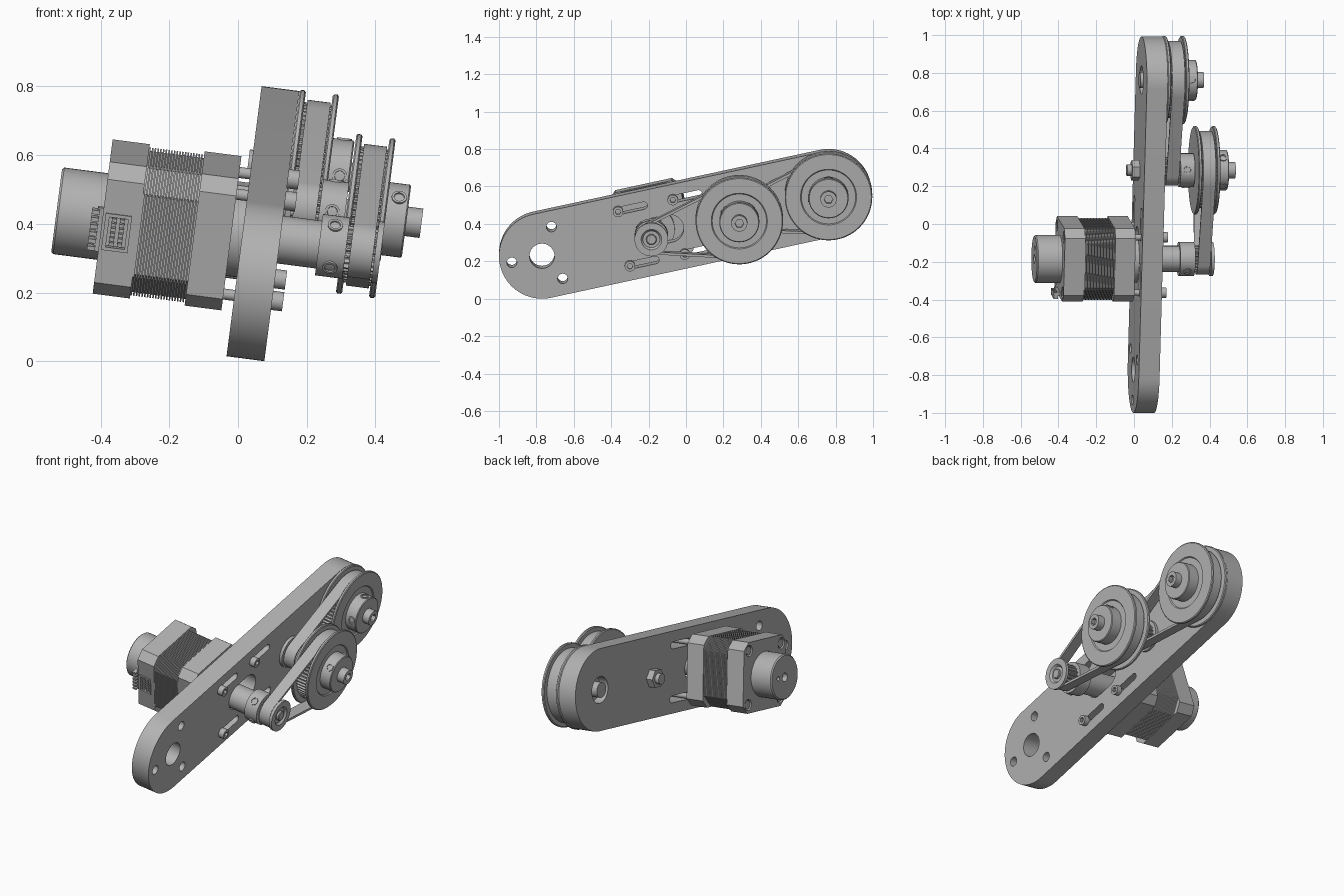
import bpy, bmesh
from math import radians, sin, cos, atan2, acos, hypot, pi
from mathutils import Matrix

if "Cube" in bpy.data.objects:
    bpy.data.objects.remove(bpy.data.objects["Cube"])

grey = bpy.data.materials.new("plain grey")
grey.use_nodes = True
grey.diffuse_color = (0.45, 0.45, 0.45, 1)
grey.node_tree.nodes["Principled BSDF"].inputs["Base Color"].default_value = (0.45, 0.45, 0.45, 1)

# All parts are laid out with their shafts along x, then the assembly leans about y
LEAN = Matrix.Rotation(radians(7.4), 4, 'Y')
FOOT, TOP = (-0.77, 0.24), (0.762, 0.573)      # arm end centres (y, z)
MID, MOTOR = (0.285, 0.467), (-0.185, 0.367)   # middle and motor shafts
TILT = atan2(TOP[1] - FOOT[1], TOP[0] - FOOT[0])
BACK, FACE = -0.035, 0.076                     # arm thickness along x


def finish(name, bm):
    bmesh.ops.recalc_face_normals(bm, faces=bm.faces)
    mesh = bpy.data.meshes.new(name)
    bm.to_mesh(mesh)
    bm.free()
    mesh.materials.append(grey)
    obj = bpy.data.objects.new(name, mesh)
    bpy.context.collection.objects.link(obj)
    return obj


def prisms(name, solids):
    """Each solid is an outline in (y, z) swept from x0 to x1."""
    bm = bmesh.new()
    for pts, x0, x1 in solids:
        ends = [[bm.verts.new((x, y, z)) for y, z in pts] for x in (x0, x1)]
        for ring in ends:
            bm.faces.new(ring)
        for i in range(len(pts)):
            j = (i + 1) % len(pts)
            bm.faces.new((ends[0][i], ends[0][j], ends[1][j], ends[1][i]))
    return finish(name, bm)


def lathe(name, profile, centre, steps=48):
    """Turn an (x, radius) profile about a shaft line."""
    bm = bmesh.new()
    vs = [bm.verts.new((x, 0, r)) for x, r in profile]
    es = [bm.edges.new(p) for p in zip(vs, vs[1:])]
    bmesh.ops.spin(bm, geom=vs + es, cent=(0, 0, 0), axis=(1, 0, 0),
                   angle=2 * pi, steps=steps, use_merge=True)
    bmesh.ops.remove_doubles(bm, verts=bm.verts, dist=1e-5)
    bmesh.ops.translate(bm, verts=bm.verts, vec=(0, *centre))
    return finish(name, bm)


def cylinder(name, x0, x1, r, centre, steps=48):
    return lathe(name, [(x0, 0), (x0, r), (x1, r), (x1, 0)], centre, steps)


def circle(c, r, n=32, start=0.0):
    return [(c[0] + r * cos(start + 2 * pi * i / n), c[1] + r * sin(start + 2 * pi * i / n))
            for i in range(n)]


def loop(c1, r1, c2, r2, n=32):
    """Outline of a band pulled tight round two circles."""
    dy, dz = c2[0] - c1[0], c2[1] - c1[1]
    d, a = atan2(dz, dy), acos((r1 - r2) / hypot(dy, dz))
    arcs = [(c1, r1, d + a, 2 * pi - 2 * a), (c2, r2, d - a, 2 * a)]
    return [(c[0] + r * cos(s + t * i / n), c[1] + r * sin(s + t * i / n))
            for c, r, s, t in arcs for i in range(n + 1)]


def cut(obj, cutter):
    cutter.hide_render = True
    mod = obj.modifiers.new("cut", 'BOOLEAN')
    mod.operation, mod.solver, mod.object = 'DIFFERENCE', 'EXACT', cutter
    bpy.context.view_layer.objects.active = obj
    bpy.ops.object.modifier_apply(modifier=mod.name)
    bpy.data.objects.remove(cutter)


def along(p, dist):
    return (p[0] + dist * cos(TILT), p[1] + dist * sin(TILT))


def on_motor(a, b):
    """Motor-square coordinates to (y, z)."""
    return (MOTOR[0] + a * cos(TILT) - b * sin(TILT), MOTOR[1] + a * sin(TILT) + b * cos(TILT))


def square(s, f):
    """Square of half side s with corners cut back to half flat f."""
    return [on_motor(a, b) for a, b in ((s, -f), (s, f), (f, s), (-f, s),
                                        (-s, f), (-s, -f), (-f, -s), (f, -s))]


def block(a0, a1, b0, b1):
    return [on_motor(a, b) for a, b in ((a0, b0), (a1, b0), (a1, b1), (a0, b1))]


CORNERS = [on_motor(a, b) for a in (-0.15, 0.15) for b in (-0.15, 0.15)]

# Arm with mounting holes, motor slots and a pocket for the end shaft
arm = prisms("arm_plate", [(loop(FOOT, 0.23, TOP, 0.23), BACK, FACE)])
holes = [circle(FOOT, 0.067)]
holes += [circle((FOOT[0] + 0.165 * cos(t), FOOT[1] + 0.165 * sin(t)), 0.027)
          for t in (TILT + pi * k / 3 for k in (1, 3, 5))]
holes += [loop(c, 0.02, along(c, 0.14), 0.02, 8) for c in CORNERS]
holes += [loop(MOTOR, 0.075, along(MOTOR, 0.1), 0.075, 16)]
solids = [(h, BACK - 0.1, FACE + 0.1) for h in holes] + [(circle(TOP, 0.075), BACK - 0.1, 0.02)]
cut(arm, prisms("arm_cutter", solids))


def socket_screw(name, x0, x1, r, centre):
    """Round head from x0 to x1 with a hex socket."""
    head = cylinder(name, x0, x1, r, centre, 32)
    cut(head, prisms("socket_cutter", [(circle(centre, r * 0.55, 6), x1 - r * 0.6, x1 + 0.05)]))


def set_screws(name, x, r, centre, angles):
    """Recessed screws pointing outward from a hub."""
    for i, ang in enumerate(angles):
        s = lathe(f"{name}_{i + 1}", [(-0.03, 0), (-0.03, 0.022), (0.004, 0.022), (0.004, 0.015),
                                      (-0.012, 0.013), (-0.012, 0)], (0, 0), 20)
        t = radians(ang)
        s.data.transform(Matrix.Translation((x, centre[0] + r * cos(t), centre[1] + r * sin(t)))
                         @ Matrix.Rotation(t, 4, 'X') @ Matrix.Rotation(pi / 2, 4, 'Z'))


def toothed(name, x0, x1, r, depth, teeth, centre):
    pts = []
    for i in range(teeth * 4):
        t = 2 * pi * i / (teeth * 4)
        q = r if i % 4 < 2 else r - depth
        pts.append((centre[0] + q * cos(t), centre[1] + q * sin(t)))
    prisms(name, [(pts, x0, x1)])


def flange(name, x, r, centre):
    lathe(name, [(x - 0.009, 0), (x - 0.009, r - 0.005), (x - 0.005, r), (x + 0.005, r),
                 (x + 0.009, r - 0.005), (x + 0.009, 0.15), (x + 0.003, 0.145), (x + 0.003, 0)],
          centre, 64)


def large_pulley(name, x, centre, angles):
    flange(name + "_inner_flange", x, 0.234, centre)
    flange(name + "_outer_flange", x + 0.097, 0.234, centre)
    toothed(name + "_teeth", x, x + 0.097, 0.2, 0.009, 60, centre)
    lathe(name + "_hub", [(x + 0.09, 0), (x + 0.09, 0.107), (x + 0.164, 0.107),
                          (x + 0.168, 0.103), (x + 0.168, 0)], centre)
    set_screws(name + "_set_screw", x + 0.138, 0.107, centre, angles)


# Large pulleys on their shafts
large_pulley("end_pulley", 0.086, TOP, (90, 180))
large_pulley("middle_pulley", 0.266, MID, (142, 52))
socket_screw("end_shaft", -0.045, 0.295, 0.043, TOP)
socket_screw("middle_shaft", -0.06, 0.478, 0.043, MID)

# Nut and bolt end behind the arm
prisms("middle_nut", [(circle(MID, 0.055, 6, TILT), -0.075, BACK)])
cylinder("middle_bolt_end", -0.1, -0.07, 0.03, MID, 24)

# Small pulley on the middle shaft, hub outward
cylinder("small_pulley_flange", 0.08, 0.097, 0.09, MID)
toothed("small_pulley_teeth", 0.09, 0.18, 0.07, 0.01, 20, MID)
cylinder("small_pulley_hub", 0.178, 0.254, 0.09, MID)
set_screws("small_pulley_set_screw", 0.216, 0.09, MID, (180, 90))

# Motor pulley, hub inward
cylinder("motor_spacer", -0.04, 0.2, 0.07, MOTOR)
cylinder("motor_pulley_hub", 0.19, 0.27, 0.09, MOTOR)
set_screws("motor_pulley_set_screw", 0.23, 0.09, MOTOR, (137, 223))
toothed("motor_pulley_teeth", 0.26, 0.36, 0.07, 0.01, 20, MOTOR)
lathe("motor_pulley_flange", [(0.355, 0), (0.355, 0.09), (0.372, 0.09), (0.372, 0.055),
                              (0.36, 0.045), (0.36, 0)], MOTOR)
lathe("motor_shaft_tip", [(0.35, 0), (0.35, 0.028), (0.37, 0.028), (0.374, 0.024), (0.374, 0)],
      MOTOR, 24)


def belt(name, x0, x1, c1, r1, c2, r2):
    band = prisms(name, [(loop(c1, r1, c2, r2, 48), x0, x1)])
    inner = loop(c1, r1 - 0.014, c2, r2 - 0.014, 48)
    cut(band, prisms("belt_cutter", [(inner, x0 - 0.05, x1 + 0.05)]))


# Drive belts
belt("end_belt", 0.103, 0.171, TOP, 0.208, MID, 0.082)
belt("motor_belt", 0.283, 0.35, MID, 0.208, MOTOR, 0.082)

# Motor: end caps, laminated stack, bosses
rear_cap = prisms("motor_rear_cap", [(square(0.198, 0.155), -0.445, -0.336)])
prisms("motor_front_cap", [(square(0.198, 0.155), -0.175, -0.067)])
prisms("motor_core", [(square(0.186, 0.118), -0.34, -0.17)])
LAYERS = 20
pitch = 0.161 / LAYERS
prisms("motor_laminations", [(square(0.195, 0.125), -0.336 + pitch * i, -0.336 + pitch * (i + 0.55))
                             for i in range(LAYERS)])
cylinder("motor_front_boss", -0.07, BACK, 0.125, MOTOR)
rear_boss = lathe("motor_rear_boss", [(-0.44, 0), (-0.44, 0.127), (-0.574, 0.127),
                                      (-0.58, 0.121), (-0.58, 0)], MOTOR)
cut(rear_boss, prisms("boss_cutter", [(circle(MOTOR, 0.024, 20), -0.6, -0.55),
                                      (circle(on_motor(0.06, 0), 0.012, 12), -0.6, -0.56)]))

# Screws through the arm slots, and recessed screws in the rear cap
cut(rear_cap, prisms("cap_cutter", [(circle(c, 0.031, 24), -0.5, -0.425) for c in CORNERS]))
for i, c in enumerate(CORNERS):
    cylinder(f"mount_screw_shank_{i + 1}", -0.1, FACE, 0.016, c, 24)
    socket_screw(f"mount_screw_head_{i + 1}", FACE, 0.108, 0.028, c)
    cylinder(f"rear_cap_screw_{i + 1}", -0.441, -0.42, 0.024, c, 24)

# Cable socket on the front side, with contacts inside and a pin header behind
cut(rear_cap, prisms("socket_cutter", [(block(-0.25, -0.18, -0.045, 0.045), -0.425, -0.37)]))
rim = prisms("cable_socket", [(block(-0.203, -0.17, -0.055, 0.055), -0.437, -0.36)])
cut(rim, prisms("socket_cutter", [(block(-0.25, -0.18, -0.045, 0.045), -0.425, -0.37)]))
rows = [-0.036 + 0.0144 * i for i in range(6)]
prisms("socket_contacts", [(block(-0.2, -0.178, b - 0.005, b + 0.005), x, x + 0.014)
                           for b in rows for x in (-0.417, -0.393)])
prisms("pin_header", [(block(-0.185, -0.165, -0.065, 0.065), -0.462, -0.44)])
prisms("header_pins", [(block(-0.205, -0.17, b * 1.5 - 0.006, b * 1.5 + 0.006), -0.478, -0.455)
                       for b in rows])

# Lean the assembly and shade curved faces smooth
for obj in bpy.context.collection.objects:
    if obj.type == 'MESH' and grey.name in obj.data.materials:
        obj.data.transform(LEAN)
        obj.data.polygons.foreach_set("use_smooth", [True] * len(obj.data.polygons))
        obj.data.set_sharp_from_angle(angle=radians(30))
